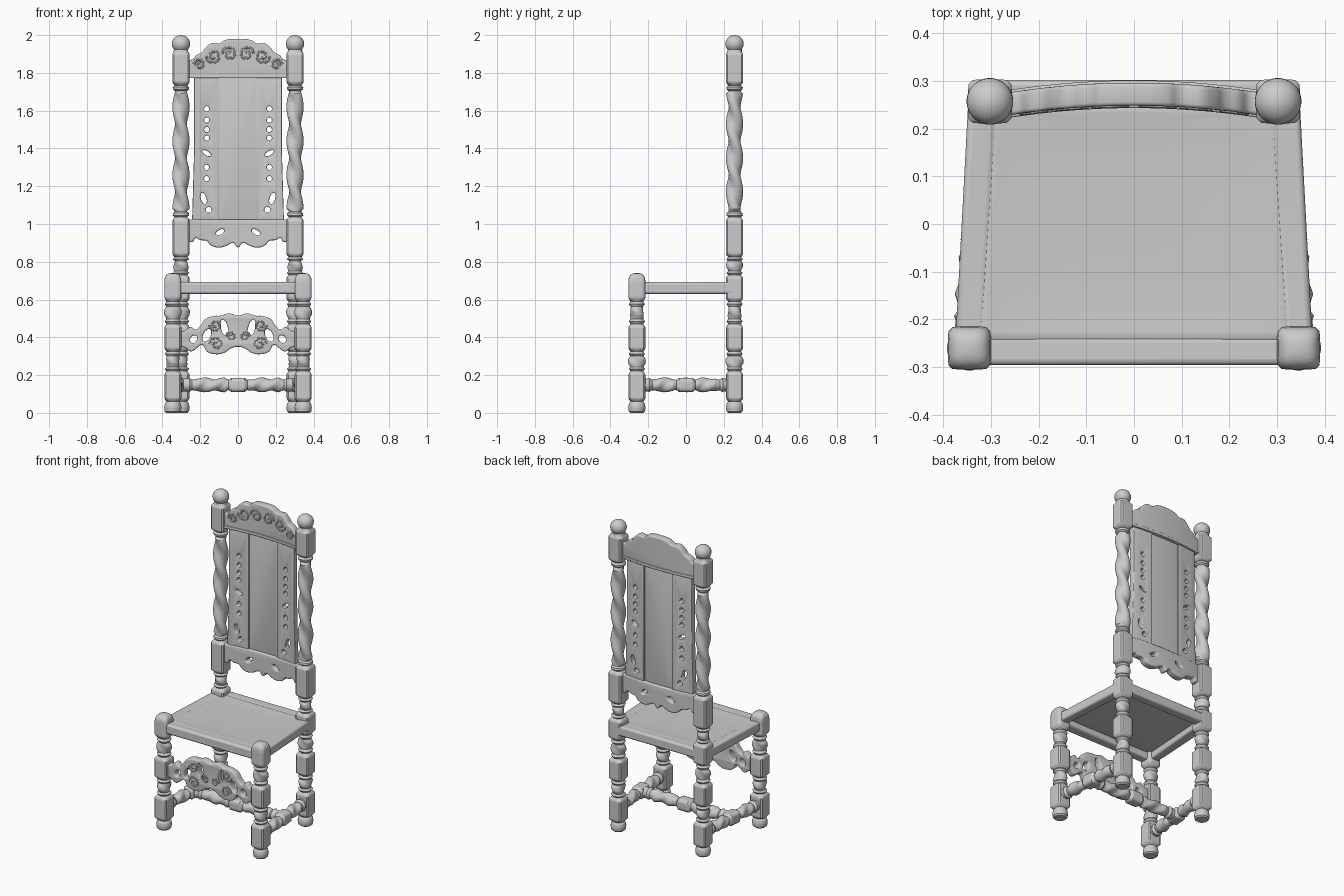
import bpy, bmesh, math
from mathutils import Vector, Matrix

if "Cube" in bpy.data.objects:
    bpy.data.objects.remove(bpy.data.objects["Cube"])

def add_object(name, bm):
    bmesh.ops.recalc_face_normals(bm, faces=bm.faces)
    me = bpy.data.meshes.new(name)
    bm.to_mesh(me)
    bm.free()
    ob = bpy.data.objects.new(name, me)
    bpy.context.collection.objects.link(ob)
    return ob

# Turned member: keys are (distance, radius, squareness, twist amount)
def turned(name, keys, start, end, segs=32, step=0.008, pitch=0.36):
    start, end = Vector(start), Vector(end)
    rot = (end - start).to_track_quat('Z', 'Y') if abs((end - start).x) + abs((end - start).y) > 1e-6 else Matrix.Identity(3).to_quaternion()
    bm, rings = bmesh.new(), []
    rows = [keys[0]]
    for a, b in zip(keys, keys[1:]):
        n = max(1, math.ceil((b[0] - a[0]) / step))
        rows += [[p + (q - p) * i / n for p, q in zip(a, b)] for i in range(1, n + 1)]
    for d, r, sq, tw in rows:
        ring = []
        for i in range(segs):
            t = 2 * math.pi * (i + 0.5) / segs
            c, s = math.cos(t), math.sin(t)
            rad = r / (abs(c) ** sq + abs(s) ** sq) ** (1 / sq)
            rad *= 1 + tw * math.cos(2 * (t + 2 * math.pi * d / pitch))
            ring.append(bm.verts.new(start + rot @ Vector((rad * c, rad * s, d))))
        rings.append(ring)
    for a, b in zip(rings, rings[1:]):
        for i in range(segs):
            j = (i + 1) % segs
            bm.faces.new((a[i], a[j], b[j], b[i]))
    bm.faces.new(rings[0][::-1])
    bm.faces.new(rings[-1])
    return add_object(name, bm)

def block(a, b, r=0.045):
    return [(a, r * .85, 3, 0), (a + .012, r, 7, 0), (b - .012, r, 7, 0), (b, r * .85, 3, 0)]

def twist(a, b):
    ends = [(.006, .033, 0), (.016, .044, 0), (.028, .042, 0), (.036, .032, 0), (.05, .038, .2)]
    return [(a + d, r, 2, t) for d, r, t in ends] + [(b - d, r, 2, t) for d, r, t in ends[::-1]]

def short_turn(a, b):
    m, h = (a + b) / 2, (b - a) / 2
    return [(m + h * f, r, 2, t) for f, r, t in
            ((-.9, .034, 0), (-.7, .043, 0), (-.5, .034, .08), (-.15, .04, .18), (.2, .04, .18), (.5, .034, .08), (.7, .043, 0), (.9, .034, 0))]

foot = [(0, .034, 2, 0), (.008, .043, 2, 0), (.03, .046, 2, 0), (.05, .042, 2, 0), (.06, .034, 2, 0)]
lower = foot + block(.065, .215) + short_turn(.215, .33) + block(.33, .465) + short_turn(.465, .595)
front_keys = lower + [(.595, .038, 3, 0), (.61, .045, 6, 0), (.695, .045, 6, 0), (.715, .043, 4.5, 0),
                      (.729, .036, 3.5, 0), (.737, .025, 3, 0), (.74, .01, 2, 0)]
ball = [(1.954 - .046 * math.cos(a), max(.049 * math.sin(a), .003), 2, 0)
        for a in [math.radians(50 + 13 * i) for i in range(11)]]
back_keys = (lower + block(.595, .725, .046) + short_turn(.725, .83) + block(.83, 1.03, .046)
             + twist(1.03, 1.74) + block(1.74, 1.91, .046) + ball)

# Legs and posts, side stretchers
def stretcher_keys(L):
    half = [(0, .034, 2, 0), (.055, .034, 2, 0), (.065, .038, 2, 0), (.08, .028, 2, 0), (.11, .036, 2, .12),
            (.15, .034, 2, .15), (L / 2 - .07, .034, 2, .15), (L / 2 - .05, .027, 2, 0), (L / 2 - .035, .037, 5, 0)]
    return half + [(L - d, r, s, t) for d, r, s, t in half[::-1]]

for sx, side in ((-1, "left"), (1, "right")):
    turned("front_leg_" + side, front_keys, (sx * .345, -.26, 0), (sx * .345, -.26, 1))
    turned("back_post_" + side, back_keys, (sx * .302, .257, 0), (sx * .302, .257, 1))
    p, q = Vector((sx * .345, -.26, .148)), Vector((sx * .302, .257, .148))
    turned("side_stretcher_" + side, stretcher_keys((q - p).length), p, q, 24, pitch=.2)
turned("cross_stretcher", stretcher_keys(.646), (-.323, 0, .148), (.323, 0, .148), 24, pitch=.2)

# Seat frame with a slightly sagging panel
def seat_corners(i):
    return [(-.377 + i, -.296 + i), (.377 - i, -.296 + i), (.345 - i, .302 - i), (-.345 + i, .302 - i)]

bm = bmesh.new()
loops = [[bm.verts.new((x, y, z)) for x, y in seat_corners(i)] for i, z in ((0, .63), (0, .693), (.06, .69), (.06, .63))]
for k in range(4):
    a, b = loops[k], loops[(k + 1) % 4]
    for i in range(4):
        j = (i + 1) % 4
        bm.faces.new((a[i], a[j], b[j], b[i]))
bev = add_object("seat_frame", bm).modifiers.new("Round", 'BEVEL')
bev.width, bev.segments = .012, 3

bm = bmesh.new()
bmesh.ops.create_grid(bm, x_segments=16, y_segments=16, size=1)
for v in bm.verts:
    u, w = v.co.x, v.co.y
    v.co = ((.335 - .016 * w) * u, .003 + .26 * w, .689 - .008 * (1 - u ** 4) * (1 - w ** 4))
sol = add_object("seat_panel", bm).modifiers.new("Thickness", 'SOLIDIFY')
sol.thickness = .014

# Carved boards: filled flat curves in x/z, rounded, then bowed backwards
def board(name, outlines, half, y0, bow=0, bevel=.008, tubes=None):
    cu = bpy.data.curves.new(name, 'CURVE')
    cu.dimensions = '3D' if tubes else '2D'
    cu.fill_mode = 'FULL' if tubes else 'BOTH'
    cu.resolution_u = 4
    cu.bevel_depth = tubes or bevel
    cu.bevel_resolution = 2
    cu.extrude = 0 if tubes else half - bevel
    for pts in outlines:
        sp = cu.splines.new('BEZIER')
        sp.bezier_points.add(len(pts) - 1)
        sp.use_cyclic_u = not tubes
        for bp, p in zip(sp.bezier_points, pts):
            bp.co = (p[0], p[1], half if tubes else 0)
            bp.handle_left_type = bp.handle_right_type = 'VECTOR' if len(p) > 2 else 'AUTO'
    cu.offset = 0 if tubes else -bevel
    tmp = bpy.data.objects.new(name, cu)
    bpy.context.collection.objects.link(tmp)
    me = bpy.data.meshes.new_from_object(tmp.evaluated_get(bpy.context.evaluated_depsgraph_get()))
    bpy.data.objects.remove(tmp)
    bm = bmesh.new()
    bm.from_mesh(me)
    bmesh.ops.remove_doubles(bm, verts=bm.verts, dist=1e-5)
    if bow and not tubes:
        for i in range(-6, 7):
            bmesh.ops.bisect_plane(bm, geom=bm.verts[:] + bm.edges[:] + bm.faces[:],
                                   plane_co=(i * .04, 0, 0), plane_no=(1, 0, 0))
    for v in bm.verts:
        x, z, d = v.co
        v.co = (x, y0 - bow * (x / .26) ** 2 - d, z)
    return add_object(name, bm)

def mirrored(pts):  # right half, listed from centre top round to centre bottom
    return pts + [(-p[0],) + tuple(p[1:]) for p in pts[::-1] if p[0] > 0]

def hole(x, z, a, b, tilt=0):
    c, s = math.cos(tilt), math.sin(tilt)
    return [(x + a * math.cos(t) * c - b * math.sin(t) * s, z + a * math.cos(t) * s + b * math.sin(t) * c)
            for t in [i * math.pi / 4 for i in range(8)]]

def pair(*holes):
    return [hole(sx * x, z, a, b, sx * t) for x, z, a, b, t in holes for sx in (-1, 1)]

def scroll(x, z, r, sx, flip=1, turns=1.4):
    out = []
    for i in range(13):
        t = i / 12
        a = flip * t * turns * 2 * math.pi
        out.append((sx * (x + r * (1 - .8 * t) * math.cos(a)), z + r * (1 - .8 * t) * math.sin(a)))
    return out

Y, BOW = .272, .02
# Crest rail with moulding
board("crest_rail", [mirrored([(0, 1.98), (.07, 1.973), (.1, 1.955), (.14, 1.957), (.17, 1.935), (.19, 1.91),
      (.22, 1.895), (.245, 1.87), (.275, 1.875, 1), (.275, 1.772, 1)])], .024, Y, BOW)
board("crest_moulding", [[(-.27, 1.772, 1), (.27, 1.772, 1), (.27, 1.79, 1), (-.27, 1.79, 1)]], .029, Y, BOW, .004)
board("crest_carving", [scroll(x, z, r, sx, f) for x, z, r, f in
      ((.045, 1.9, .04, 1), (.13, 1.89, .04, -1), (.205, 1.845, .03, 1)) for sx in (-1, 1)], .021, Y, BOW, tubes=.008)

# Lower back rail with scalloped edge
board("lower_back_rail", [mirrored([(.275, 1.025, 1), (.275, .915, 1), (.24, .905), (.225, .925), (.2, .915), (.165, .91),
      (.145, .888), (.1, .875), (.06, .885), (.025, .9), (0, .876)])] + pair((.095, .957, .024, .012, -.5)), .024, Y, BOW)

# Pierced stiles either side of the cane panel
for sx, side in ((-1, "left"), (1, "right")):
    rim = [(sx * x, z, 1) for x, z in ((.1, 1.02), (.243, 1.02), (.232, 1.4), (.232, 1.775), (.1, 1.775))]
    cuts = [hole(sx * .166, z, .013, .014) for z in (1.61, 1.55, 1.5, 1.455, 1.3, 1.24)]
    cuts += [hole(sx * .166, 1.375, .026, .011, sx * .5), hole(sx * .182, 1.135, .014, .032, sx * -.3),
             hole(sx * .155, 1.075, .016, .015)]
    board("back_stile_" + side, [rim] + cuts, .018, Y, BOW, .004)
board("cane_panel", [[(-.11, 1.01, 1), (.11, 1.01, 1), (.11, 1.785, 1), (-.11, 1.785, 1)]], .008, Y, BOW, .002)

# Pierced front apron
board("front_apron", [mirrored([(0, .515), (.05, .527), (.09, .515), (.13, .513), (.175, .495), (.2, .46), (.225, .44),
      (.25, .455), (.28, .435), (.32, .43, 1), (.32, .35, 1), (.28, .345), (.25, .325), (.215, .345), (.19, .36),
      (.165, .325), (.13, .312), (.08, .315), (.03, .345), (0, .35)])] +
      pair((.072, .45, .018, .045, -.25), (.165, .41, .019, .036, .45), (.235, .39, .017, .022, .6)), .024, -.26)
board("apron_carving", [scroll(x, z, r, sx, f) for x, z, r, f in
      ((.115, .365, .036, 1), (.12, .465, .033, -1), (.037, .405, .025, 1)) for sx in (-1, 1)], .021, -.26, tubes=.007)

# Smooth shading with sharp edges kept
bpy.ops.object.select_all(action='DESELECT')
for ob in bpy.context.scene.objects:
    ob.select_set(True)
    bpy.context.view_layer.objects.active = ob
bpy.ops.object.shade_smooth_by_angle(angle=math.radians(38))
